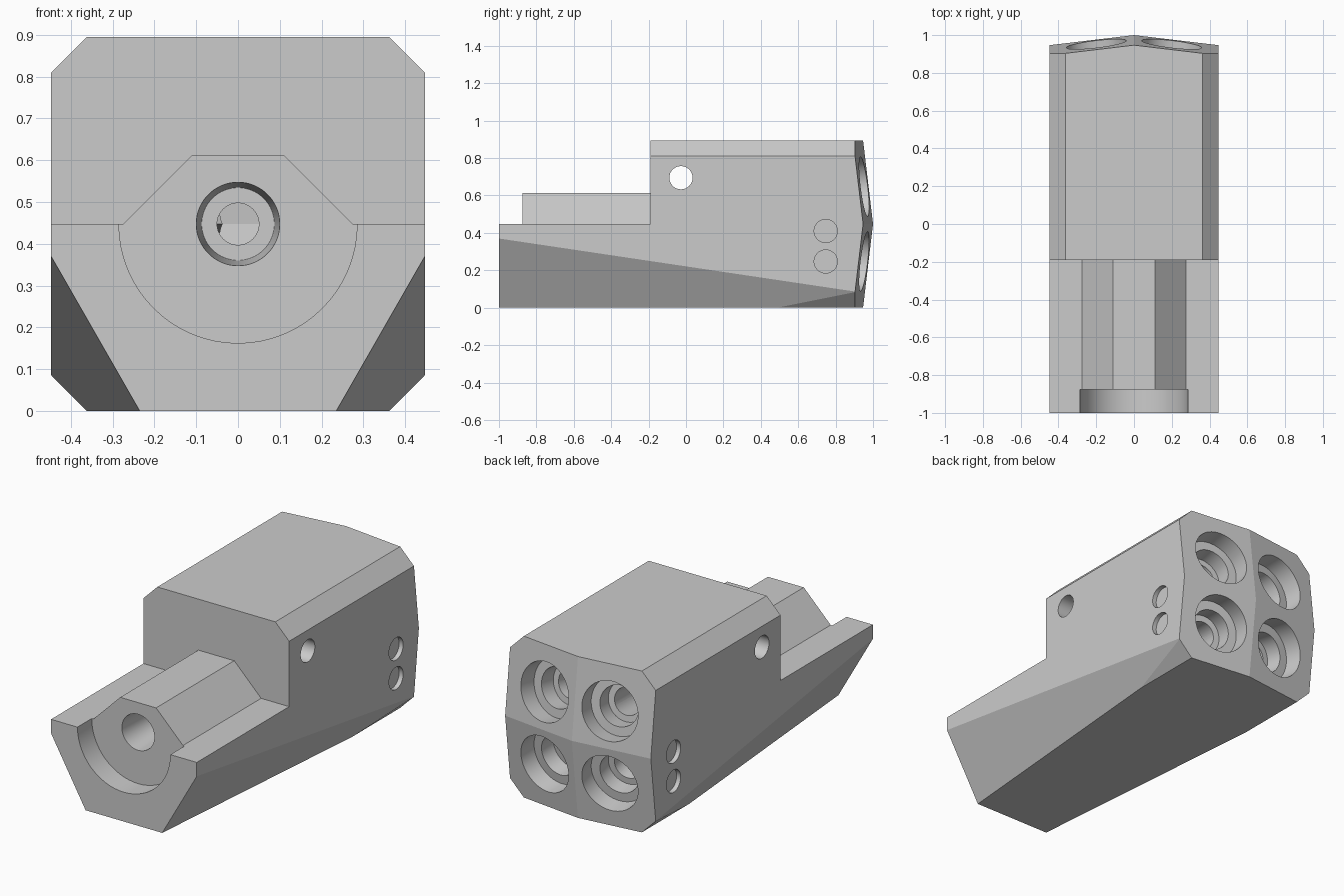
import bpy, bmesh, math
from mathutils import Vector

if "Cube" in bpy.data.objects:
    bpy.data.objects.remove(bpy.data.objects["Cube"])

W = 0.447            # half width
C = 0.4475           # height of the main axis
H = 0.895            # total height
B = 0.085            # corner bevel
A = 0.119            # slope of the four nose facets

grey = bpy.data.materials.new("grey_metal")
grey.diffuse_color = (0.6, 0.6, 0.6, 1)
grey.use_nodes = True
grey.node_tree.nodes["Principled BSDF"].inputs["Base Color"].default_value = grey.diffuse_color


def add_object(name, bm):
    bmesh.ops.recalc_face_normals(bm, faces=bm.faces[:])
    mesh = bpy.data.meshes.new(name)
    bm.to_mesh(mesh)
    bm.free()
    mesh.materials.append(grey)
    ob = bpy.data.objects.new(name, mesh)
    bpy.context.collection.objects.link(ob)
    return ob


def prism(profile, y0, y1):
    """Extrude an (x, z) profile along y."""
    bm = bmesh.new()
    face = bm.faces.new([bm.verts.new((x, y0, z)) for x, z in profile])
    ext = bmesh.ops.extrude_face_region(bm, geom=[face])
    verts = [g for g in ext["geom"] if isinstance(g, bmesh.types.BMVert)]
    bmesh.ops.translate(bm, verts=verts, vec=(0, y1 - y0, 0))
    return bm


def slice_off(bm, co, no):
    """Cut away everything on the normal side of a plane and cap it."""
    geom = bm.verts[:] + bm.edges[:] + bm.faces[:]
    bmesh.ops.bisect_plane(bm, geom=geom, dist=1e-6, plane_co=co, plane_no=no, clear_outer=True)
    bmesh.ops.holes_fill(bm, edges=[e for e in bm.edges if e.is_boundary])


def rod(name, start, end, r0, r1=None, segs=64):
    """Round bar or cone between two points."""
    start, end = Vector(start), Vector(end)
    axis = end - start
    bm = bmesh.new()
    bmesh.ops.create_cone(bm, cap_ends=True, segments=segs, radius1=r0,
                          radius2=r0 if r1 is None else r1, depth=axis.length)
    rot = axis.to_track_quat('Z', 'Y').to_matrix()
    bmesh.ops.rotate(bm, verts=bm.verts[:], cent=(0, 0, 0), matrix=rot)
    bmesh.ops.translate(bm, verts=bm.verts[:], vec=(start + end) / 2)
    return add_object(name, bm)


def combine(target, other, op):
    mod = target.modifiers.new(op, 'BOOLEAN')
    mod.operation, mod.solver, mod.object = op, 'EXACT', other
    bpy.context.view_layer.objects.active = target
    bpy.ops.object.modifier_apply(modifier=mod.name)
    bpy.data.objects.remove(other)


# Main housing: bevelled square bar
half = [(W - B, 0), (W, B), (W, H - B), (W - B, H)]
bm = prism(half + [(-x, z) for x, z in reversed(half)], -1, 1.2)

# Four shallow nose facets meeting in a point
for sx in (-1, 1):
    # sloping underside that tapers towards the front
    p = [Vector((sx * x, y, z)) for x, y, z in ((W, -1, 0.37), (0.235, -1, 0), (W, 0.9, 0.087))]
    n = (p[1] - p[0]).cross(p[2] - p[0]).normalized()
    if n.x * sx < 0:
        n = -n
    slice_off(bm, p[0], n)

# The nose pyramid is convex, so each facet plane is a plain slice
for sx in (-1, 1):
    for sz in (-1, 1):
        slice_off(bm, (0, 1, C), Vector((sx * A, 1, sz * A)).normalized())
housing = add_object("housing", bm)

# Lowered front deck
deck = prism([(-1, C), (1, C), (1, 2), (-1, 2)], -1.5, -0.19)
combine(housing, add_object("deck_cutter", deck), 'DIFFERENCE')

# Raised rib on the deck
rib = prism([(-0.275, 0.3), (0.275, 0.3), (0.275, C), (0.11, 0.612), (-0.11, 0.612), (-0.275, C)],
            -0.93, -0.1)
combine(housing, add_object("rib", rib), 'UNION')

# Front round recess and tapered socket
combine(housing, rod("front_recess", (0, -1.2, C), (0, -0.875, C), 0.285), 'DIFFERENCE')
combine(housing, rod("socket", (0, -0.875 - 0.02, C), (0, -0.66, C), 0.101, 0.087), 'DIFFERENCE')
combine(housing, rod("socket_bore", (0, -0.7, C), (0, -0.45, C), 0.05), 'DIFFERENCE')

# Four stepped bores square to the nose facets
for sx in (-1, 1):
    for sz in (-1, 1):
        axis = Vector((sx * A, 1, sz * A)).normalized()
        mouth = Vector((sx * 0.2, 1 - A * 0.4, C + sz * 0.2))
        for radius, depth in ((0.16, 0.1), (0.11, 0.19), (0.075, 1.45)):
            combine(housing, rod("nose_bore", mouth + axis * 0.1, mouth - axis * depth, radius),
                    'DIFFERENCE')

# Cross hole and shallow side dimples
combine(housing, rod("cross_hole", (-1, -0.027, 0.695), (1, -0.027, 0.695), 0.062), 'DIFFERENCE')
for sx in (-1, 1):
    for z in (0.41, 0.247):
        combine(housing, rod("side_dimple", (sx * 0.6, 0.747, z), (sx * (W - 0.025), 0.747, z), 0.062),
                'DIFFERENCE')

# Smooth bores, crisp facets
bpy.ops.object.select_all(action='DESELECT')
housing.select_set(True)
bpy.context.view_layer.objects.active = housing
bpy.ops.object.shade_smooth_by_angle(angle=math.radians(8))
